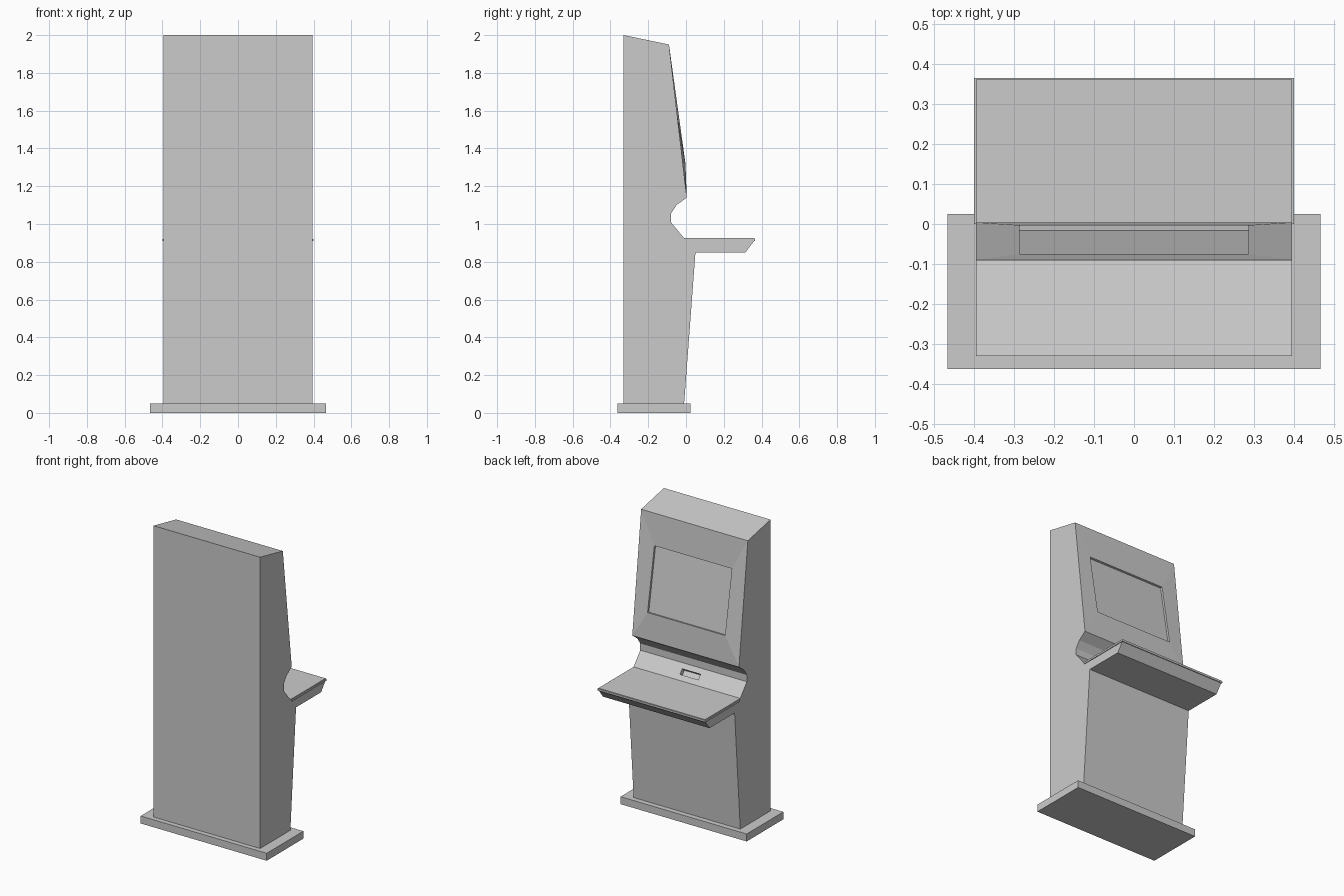
import bpy, bmesh
from mathutils import Vector

if "Cube" in bpy.data.objects:
    bpy.data.objects.remove(bpy.data.objects["Cube"])

HALF = 0.395  # half width of the cabinet


def finish(name, bm):
    bmesh.ops.recalc_face_normals(bm, faces=bm.faces)
    mesh = bpy.data.meshes.new(name)
    bm.to_mesh(mesh)
    bm.free()
    obj = bpy.data.objects.new(name, mesh)
    bpy.context.collection.objects.link(obj)
    return obj


def box(name, lo, hi):
    bm = bmesh.new()
    bmesh.ops.create_cube(bm, size=1)
    lo, hi = Vector(lo), Vector(hi)
    for v in bm.verts:
        v.co = (lo + hi) / 2 + Vector(c * s for c, s in zip(v.co, hi - lo))
    return finish(name, bm)


def recessed_panel(bm, outer, half, top, bottom, depth):
    """Fill a quad with a sloping frame around a sunken rectangle."""
    (yt, zt), (yb, zb) = top, bottom
    rim = [Vector(p) for p in ((-half, yt, zt), (-half, yb, zb),
                               (half, yb, zb), (half, yt, zt))]
    inward = Vector((0, zb - zt, yt - yb)).normalized() * depth
    rings = [outer,
             [bm.verts.new(p) for p in rim],
             [bm.verts.new(p + inward) for p in rim]]
    for a, b in zip(rings, rings[1:]):
        for i in range(4):
            j = (i + 1) % 4
            bm.faces.new((a[i], a[j], b[j], b[i]))
    bm.faces.new(rings[-1])


# Cabinet side outline (y, z): top, display face, hand cove, shelf, lower front
profile = [(-0.33, 2.0), (-0.09, 1.95), (0.004, 1.14), (-0.05, 1.10),
           (-0.08, 1.055), (-0.08, 1.01), (-0.01, 0.925), (0.362, 0.925),
           (0.362, 0.912), (0.315, 0.85), (0.05, 0.85), (-0.01, 0.05),
           (-0.33, 0.05)]
DISPLAY, SLOT = 1, 5  # outline segments that carry recesses

bm = bmesh.new()
left = [bm.verts.new((-HALF, y, z)) for y, z in profile]
right = [bm.verts.new((HALF, y, z)) for y, z in profile]
bm.faces.new(left)
bm.faces.new(right[::-1])
for i in range(len(profile)):
    j = (i + 1) % len(profile)
    quad = (left[i], left[j], right[j], right[i])
    if i == DISPLAY:
        recessed_panel(bm, quad, 0.287, (-0.075, 1.74), (-0.003, 1.32), 0.014)
    elif i == SLOT:
        a, b = Vector(profile[i]), Vector(profile[j])
        recessed_panel(bm, quad, 0.068, a.lerp(b, 0.33), a.lerp(b, 0.67), 0.03)
    else:
        bm.faces.new(quad)
finish("cabinet", bm)

# Thin trim around the shelf edge
box("shelf_trim", (-0.40, 0.0, 0.909), (0.40, 0.365, 0.921))

# Floor plinth
box("base_plinth", (-0.467, -0.363, 0.0), (0.467, 0.025, 0.05))
